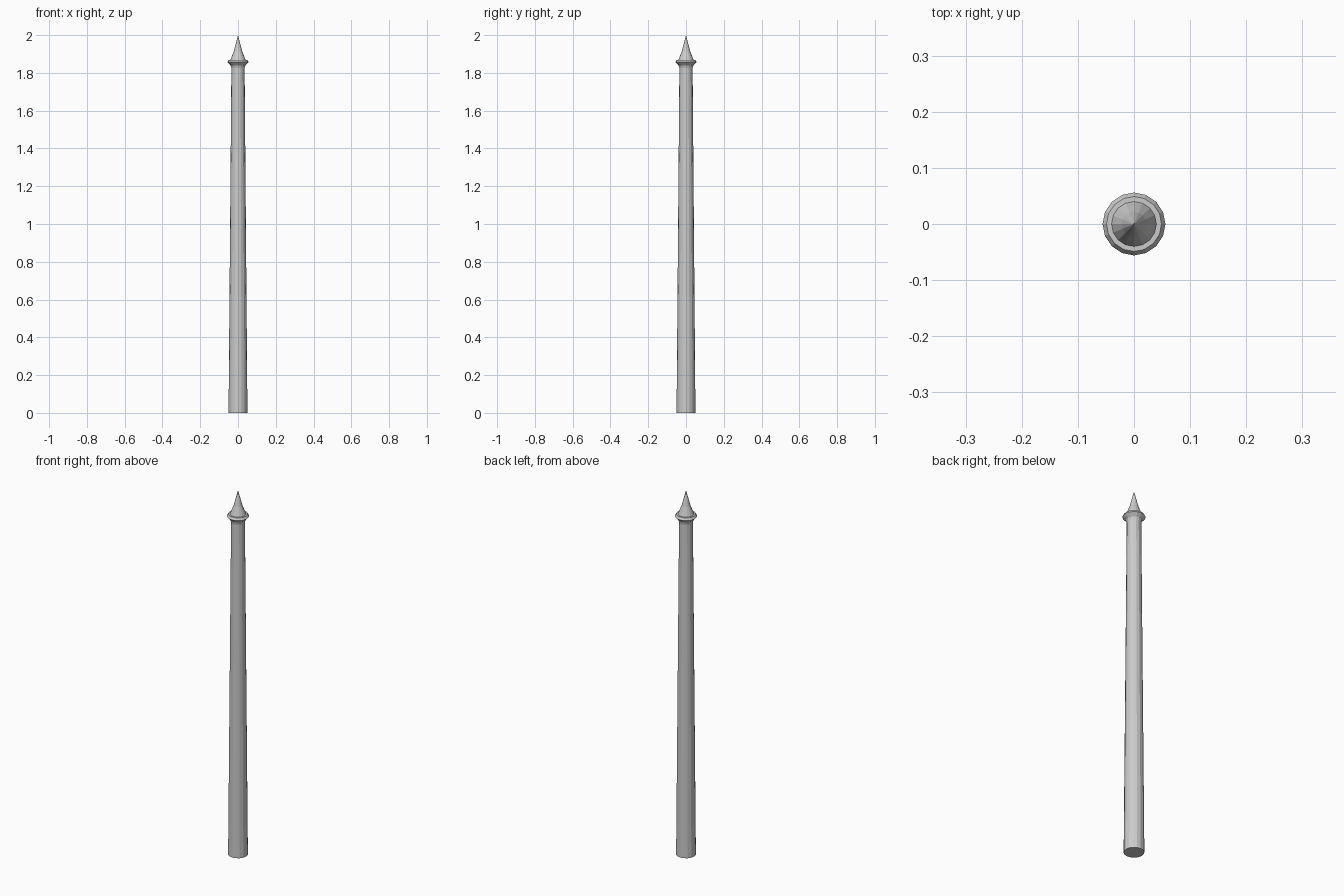
import bpy, bmesh, math

if "Cube" in bpy.data.objects:
    bpy.data.objects.remove(bpy.data.objects["Cube"])

SIDES = 16


def lathe(name, profile):
    """Revolve (radius, z) points about z; a zero radius gives a single tip."""
    bm = bmesh.new()
    rings = []
    for r, z in profile:
        if r == 0:
            rings.append([bm.verts.new((0, 0, z))] * SIDES)
        else:
            rings.append([bm.verts.new((r * math.cos(2 * math.pi * i / SIDES),
                                        r * math.sin(2 * math.pi * i / SIDES), z))
                          for i in range(SIDES)])
    for low, high in zip(rings, rings[1:]):
        for i in range(SIDES):
            j = (i + 1) % SIDES
            corners = [low[i], low[j], high[j], high[i]]
            bm.faces.new(list(dict.fromkeys(corners)))
    # flat underside
    bm.faces.new(rings[0][::-1])
    bmesh.ops.recalc_face_normals(bm, faces=bm.faces[:])
    mesh = bpy.data.meshes.new(name)
    bm.to_mesh(mesh)
    bm.free()
    obj = bpy.data.objects.new(name, mesh)
    bpy.context.collection.objects.link(obj)
    return obj


# tapered shaft, flared collar with a flat ledge, and pointed finial in one turned piece
lathe("fence_post", [
    (0.05, 0.0), (0.035, 1.825),
    (0.039, 1.84), (0.056, 1.857), (0.049, 1.869), (0.04, 1.869),
    (0.022, 1.915), (0.0, 2.0),
])
